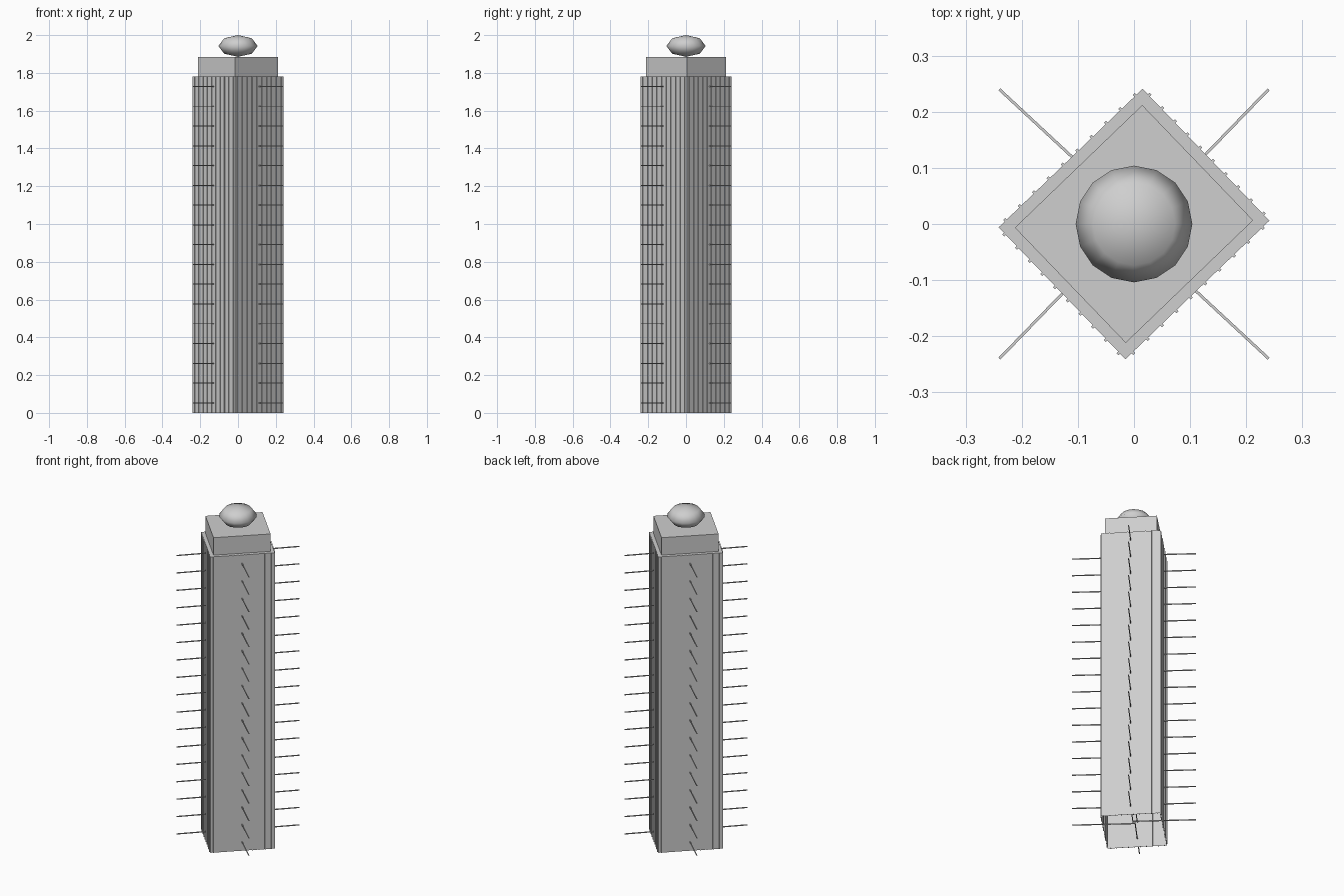
import bpy, bmesh, math
from mathutils import Matrix, Vector

cube = bpy.data.objects.get("Cube")
if cube:
    bpy.data.objects.remove(cube)

grey = bpy.data.materials.new("light_grey")
grey.use_nodes = True
COLOUR = (0.62, 0.62, 0.62, 1)
grey.diffuse_color = COLOUR
grey.node_tree.nodes["Principled BSDF"].inputs["Base Color"].default_value = COLOUR

TURN = math.radians(43.9)      # the plan is turned on the ground
HALF_U, HALF_V = 0.178, 0.163  # half sizes of the shaft
SHAFT_TOP, CAP_TOP = 1.78, 1.885


def add_box(bm, centre, size, angle=0.0):
    """Add a box turned about its own vertical axis."""
    m = (Matrix.Translation(centre) @ Matrix.Rotation(angle, 4, 'Z')
         @ Matrix.Diagonal((*size, 1)))
    return bmesh.ops.create_cube(bm, size=1, matrix=m)["verts"]


def finish(bm, name, turn=0.0):
    mesh = bpy.data.meshes.new(name)
    bm.to_mesh(mesh)
    bm.free()
    mesh.materials.append(grey)
    ob = bpy.data.objects.new(name, mesh)
    ob.rotation_euler.z = turn
    bpy.context.collection.objects.link(ob)
    return ob


def open_box(name, hu, hv, z0, z1):
    """A box without its underside."""
    bm = bmesh.new()
    add_box(bm, (0, 0, (z0 + z1) / 2), (2 * hu, 2 * hv, z1 - z0))
    bm.normal_update()
    under = [f for f in bm.faces if f.normal.z < -0.5]
    bmesh.ops.delete(bm, geom=under, context='FACES_ONLY')
    return finish(bm, name, TURN)


# Hollow shaft and the smaller block on its roof
open_box("tower_shaft", HALF_U, HALF_V, 0, SHAFT_TOP)
open_box("roof_block", HALF_U - 0.0205, HALF_V - 0.0205, SHAFT_TOP, CAP_TOP)

# Slim vertical ribs on all four walls
bm = bmesh.new()
RIBS = 10
for i in range(RIBS):
    t = (i + 0.5) / RIBS * 2 - 1
    for side in (-1, 1):
        add_box(bm, (t * HALF_U, side * HALF_V, SHAFT_TOP / 2), (0.005, 0.008, SHAFT_TOP))
        add_box(bm, (side * HALF_U, t * HALF_V, SHAFT_TOP / 2), (0.008, 0.005, SHAFT_TOP))
finish(bm, "wall_ribs", TURN)

# Horizontal rods reaching out of each wall at every level
bm = bmesh.new()
LEVELS, TIP, LENGTH = 17, 0.24, 0.341
for level in range(LEVELS):
    z = 0.053 + level * 0.1047
    for sx, sy, degrees in ((1, 1, 45.9), (-1, 1, 137.1), (-1, -1, 225.9), (1, -1, 317.1)):
        a = math.radians(degrees)
        mid = Vector((sx * TIP, sy * TIP, z)) - Vector((math.cos(a), math.sin(a), 0)) * LENGTH / 2
        add_box(bm, mid, (LENGTH, 0.005, 0.005), a)
finish(bm, "wall_rods")

# Flattened ball on the roof block
bm = bmesh.new()
bmesh.ops.create_uvsphere(bm, u_segments=16, v_segments=4, radius=1,
                          matrix=Matrix.Translation((0, 0, (CAP_TOP + 2) / 2))
                          @ Matrix.Diagonal((0.104, 0.104, (2 - CAP_TOP) / 2, 1)))
for f in bm.faces:
    f.smooth = True
finish(bm, "roof_ball")
